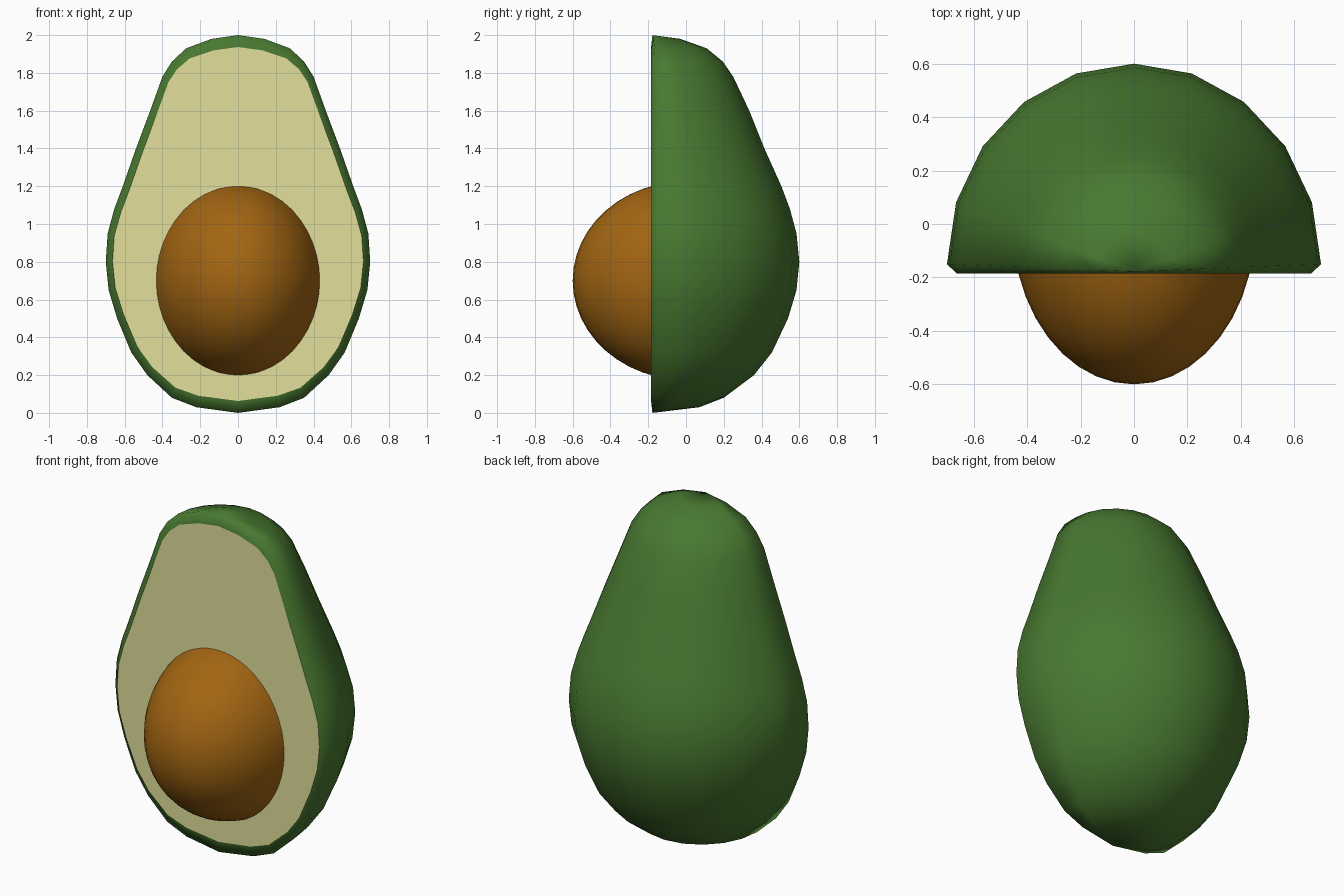
import bpy, bmesh
from math import sin, cos, pi
from mathutils import Vector, Matrix

if "Cube" in bpy.data.objects:
    bpy.data.objects.remove(bpy.data.objects["Cube"])

CUT = -0.185          # plane of the cut face
SEG = 10              # skin facets across the back
# height, half width, rearmost y
ROWS = [(0.03, 0.22, 0.07), (0.08, 0.35, 0.20), (0.20, 0.48, 0.36),
        (0.32, 0.565, 0.455), (0.50, 0.64, 0.54), (0.65, 0.685, 0.585),
        (0.80, 0.70, 0.60), (0.95, 0.69, 0.585), (1.08, 0.655, 0.55),
        (1.20, 0.61, 0.505), (1.40, 0.54, 0.415), (1.60, 0.465, 0.335),
        (1.78, 0.40, 0.25), (1.86, 0.35, 0.195), (1.93, 0.275, 0.11),
        (1.98, 0.14, -0.03)]


def finish(name, bm, color, smooth):
    bmesh.ops.recalc_face_normals(bm, faces=bm.faces)
    for f in bm.faces:
        f.smooth = smooth
    me = bpy.data.meshes.new(name)
    bm.to_mesh(me)
    bm.free()
    ob = bpy.data.objects.new(name, me)
    bpy.context.collection.objects.link(ob)
    mat = bpy.data.materials.new(name + "_color")
    mat.diffuse_color = (*color, 1)
    mat.use_nodes = True
    mat.node_tree.nodes["Principled BSDF"].inputs["Base Color"].default_value = mat.diffuse_color
    me.materials.append(mat)
    return ob


# Skin: stacked half ellipses closed by a pole at each end
bm = bmesh.new()
rings = []
for z, w, back in ROWS:
    y0 = -0.178 + 0.028 * w / 0.7
    rings.append([bm.verts.new((w * cos(pi * i / SEG),
                                y0 + (back - y0) * sin(pi * i / SEG), z))
                  for i in range(SEG + 1)])
bottom = bm.verts.new((0, -0.178, 0))
top = bm.verts.new((0, -0.178, 2))
for a, b in zip(rings, rings[1:]):
    for i in range(SEG):
        bm.faces.new((a[i], a[i + 1], b[i + 1], b[i]))
for pole, ring in ((bottom, rings[0]), (top, rings[-1])):
    for i in range(SEG):
        bm.faces.new((pole, ring[i], ring[i + 1]))

# Skin rim: narrow bevel running in to the flesh outline
rim = [bottom] + [r[0] for r in rings] + [top] + [r[-1] for r in reversed(rings)]
n = len(rim)
outline = []
for i, v in enumerate(rim):
    d1 = (v.co - rim[i - 1].co).normalized()
    d2 = (rim[(i + 1) % n].co - v.co).normalized()
    t = (d1 + d2).normalized()
    outline.append(Vector((v.co.x - 0.036 * t.z, CUT, v.co.z + 0.063 * t.x)))
inner = [bm.verts.new(p) for p in outline]
for i in range(n):
    j = (i + 1) % n
    bm.faces.new((rim[i], rim[j], inner[j], inner[i]))
finish("skin", bm, (0.065, 0.19, 0.03), True)

# Flesh: flat cut face
bm = bmesh.new()
face = bm.faces.new([bm.verts.new(p) for p in outline])
flesh = finish("flesh", bm, (0.76, 0.74, 0.33), False)
if flesh.data.polygons[0].normal.y > 0:
    flesh.data.flip_normals()

# Seed: front part of an ellipsoid, sunk into the flesh
bm = bmesh.new()
bmesh.ops.create_uvsphere(bm, u_segments=40, v_segments=24, radius=1,
                          matrix=Matrix.Translation((0, 0, 0.7))
                          @ Matrix.Diagonal((0.455, 0.6, 0.526, 1)))
bmesh.ops.bisect_plane(bm, geom=bm.verts[:] + bm.edges[:] + bm.faces[:],
                       plane_co=(0, CUT + 0.005, 0), plane_no=(0, 1, 0),
                       clear_outer=True)
finish("seed", bm, (0.36, 0.13, 0.006), True)
